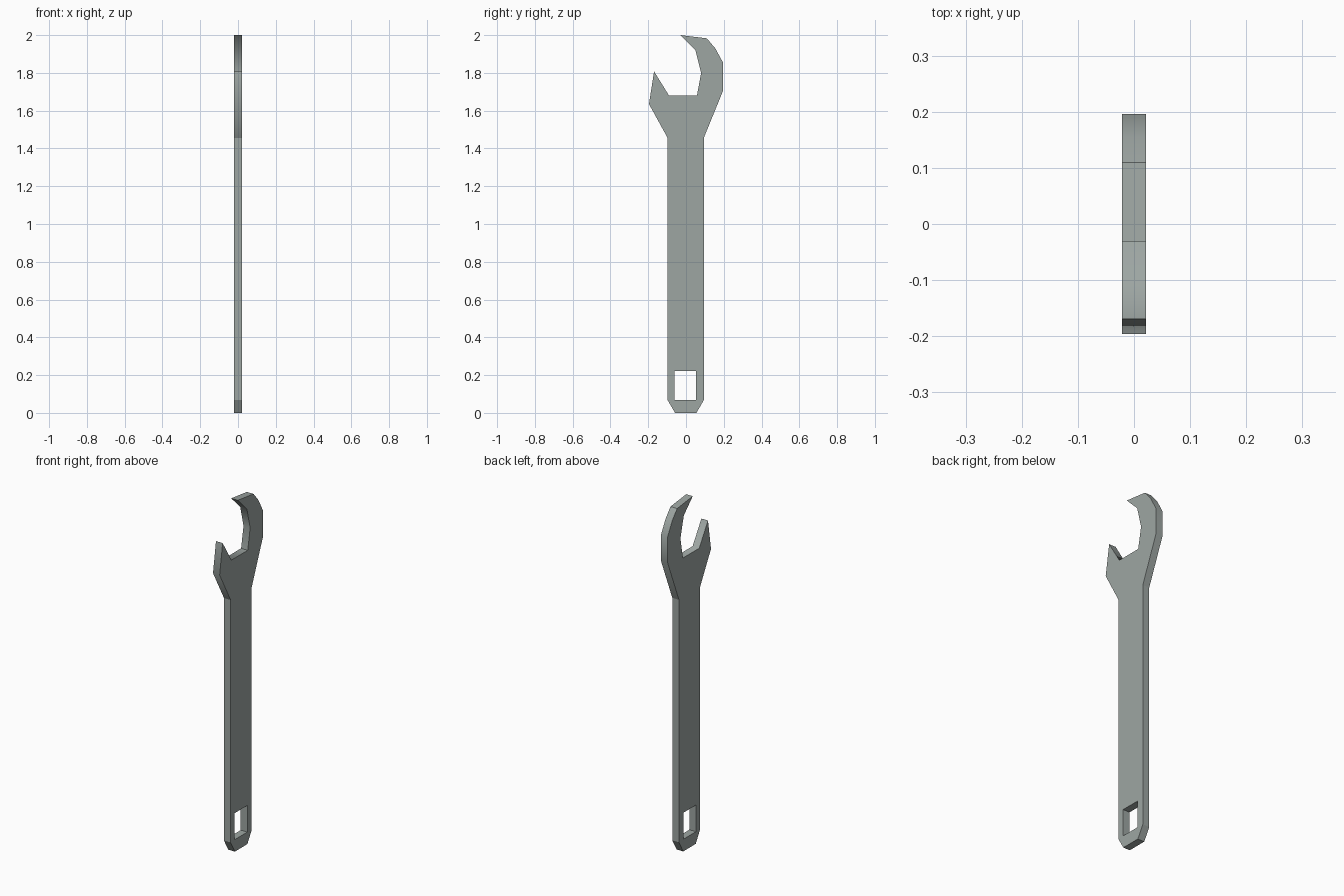
import bpy
import bmesh
from math import radians

if "Cube" in bpy.data.objects:
    bpy.data.objects.remove(bpy.data.objects["Cube"])

# Wrench outline as (y, z): handle end, hooked upper jaw, lower jaw
outline = [(-0.058, 0), (0.055, 0), (0.094, 0.067), (0.094, 1.455),
           (0.196, 1.705), (0.196, 1.855), (0.155, 1.93), (0.11, 1.983),
           (-0.031, 2.0), (0.05, 1.92), (0.08, 1.80), (0.058, 1.68),
           (-0.09, 1.68), (-0.169, 1.808), (-0.196, 1.635),
           (-0.097, 1.455), (-0.097, 0.067)]
# Outline corners that are shaded smooth: round parts of the jaws
soft = [outline[i] for i in (4, 5, 6, 9, 10, 12, 14)]

# Hanging hole near the handle end
hole = [(-0.06, 0.069), (-0.06, 0.221), (0.054, 0.221), (0.054, 0.069)]

# Filled flat profile, given thickness along x
profile = bpy.data.curves.new("wrench", 'CURVE')
profile.dimensions = '2D'
profile.fill_mode = 'BOTH'
profile.extrude = 0.021
for points in (outline, hole):
    spline = profile.splines.new('POLY')
    spline.points.add(len(points) - 1)
    for p, (y, z) in zip(spline.points, points):
        p.co = (y, z, 0, 1)
    spline.use_cyclic_u = True

wrench = bpy.data.objects.new("wrench", profile)
wrench.rotation_euler = (radians(90), 0, radians(90))
bpy.context.collection.objects.link(wrench)

# Turn into a mesh
bpy.context.view_layer.objects.active = wrench
wrench.select_set(True)
bpy.ops.object.convert(target='MESH')
bpy.ops.object.transform_apply(location=True, rotation=True, scale=True)

# Weld caps to sides, keep every corner sharp except the round jaw ones
bm = bmesh.new()
bm.from_mesh(wrench.data)
bmesh.ops.remove_doubles(bm, verts=bm.verts, dist=0.0005)
bmesh.ops.recalc_face_normals(bm, faces=bm.faces)
for f in bm.faces:
    f.smooth = True
for e in bm.edges:
    a, b = (v.co for v in e.verts)
    across = abs(a.x - b.x) > 0.03 and (a.yz - b.yz).length < 0.001
    round_corner = across and any(
        abs(a.y - y) + abs(a.z - z) < 0.002 for y, z in soft)
    e.smooth = round_corner or e.calc_face_angle(0) < 0.01
bm.to_mesh(wrench.data)
bm.free()

# Dark steel grey
steel = bpy.data.materials.new("steel")
steel.diffuse_color = (0.34, 0.38, 0.365, 1)
steel.use_nodes = True
steel.node_tree.nodes["Principled BSDF"].inputs["Base Color"].default_value = steel.diffuse_color
wrench.data.materials.clear()
wrench.data.materials.append(steel)
